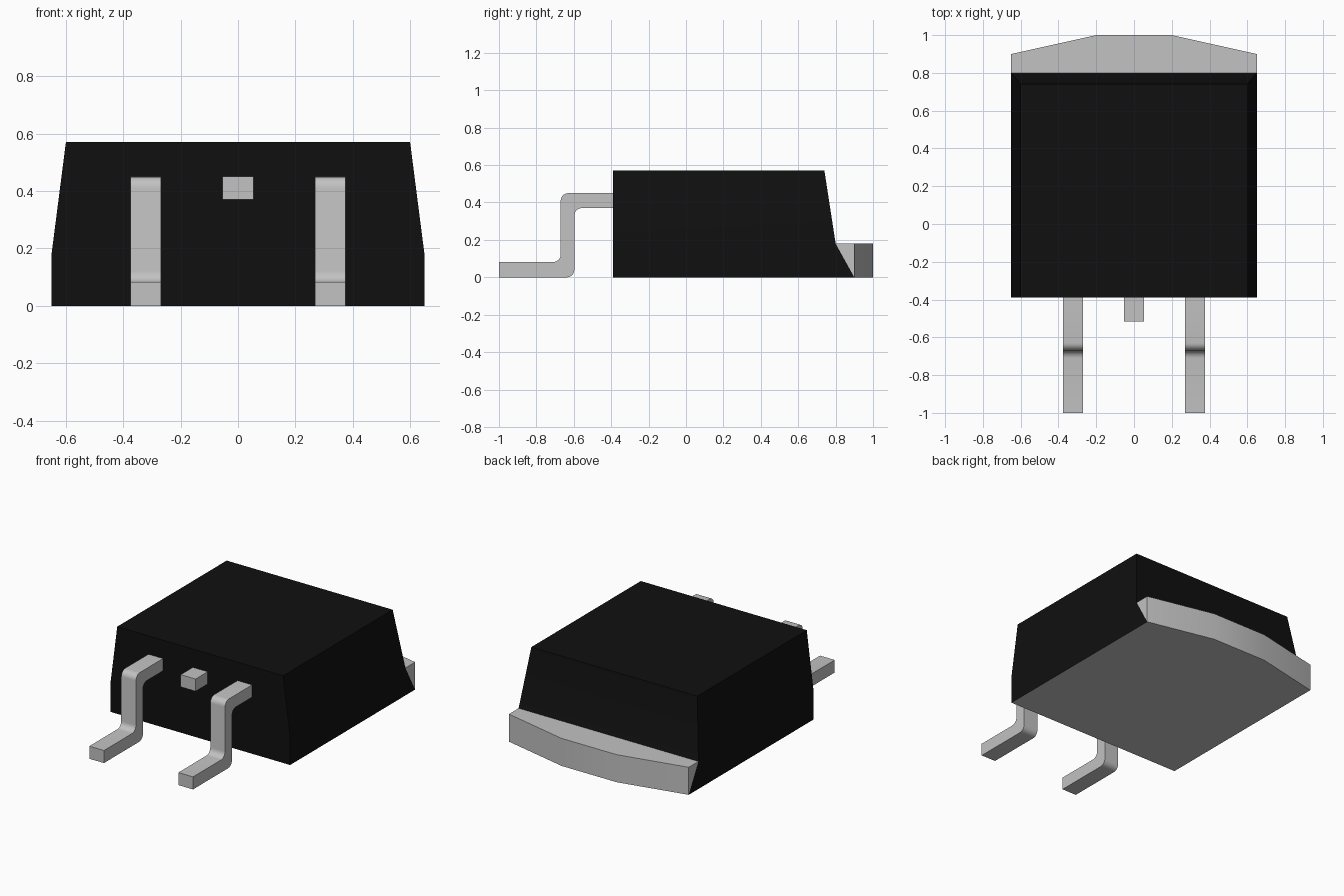
import bpy
import bmesh
import math

# Remove the default object
cube = bpy.data.objects.get("Cube")
if cube:
    bpy.data.objects.remove(cube, do_unlink=True)


def make_material(name, color, metallic=0.0):
    mat = bpy.data.materials.new(name)
    mat.use_nodes = True
    mat.diffuse_color = color
    mat.node_tree.nodes["Principled BSDF"].inputs["Base Color"].default_value = color
    return mat


black = make_material("black plastic", (0.005, 0.005, 0.005, 1))
metal = make_material("light grey metal", (0.54, 0.54, 0.54, 1))


def loft(sections):
    """Closed solid through rings that have equal point counts."""
    bm = bmesh.new()
    rings = [[bm.verts.new(p) for p in ring] for ring in sections]
    for low, high in zip(rings, rings[1:]):
        n = len(low)
        for i in range(n):
            j = (i + 1) % n
            bm.faces.new((low[i], low[j], high[j], high[i]))
    bm.faces.new(rings[0][::-1])
    bm.faces.new(rings[-1])
    bmesh.ops.remove_doubles(bm, verts=bm.verts, dist=0.0001)
    bmesh.ops.recalc_face_normals(bm, faces=bm.faces)
    return bm


def finish(bm, name, *materials):
    mesh = bpy.data.meshes.new(name)
    bm.to_mesh(mesh)
    bm.free()
    obj = bpy.data.objects.new(name, mesh)
    bpy.context.collection.objects.link(obj)
    for mat in materials:
        mesh.materials.append(mat)
    bpy.ops.object.select_all(action="DESELECT")
    obj.select_set(True)
    bpy.context.view_layer.objects.active = obj
    bpy.ops.object.shade_smooth_by_angle(angle=math.radians(30))
    return obj


# Tapered plastic body, with a metal underside
FRONT = -0.39
layers = [(0.65, 0.9, 0), (0.65, 0.8, 0.18), (0.6, 0.74, 0.57)]
body = loft([[(-w, FRONT, z), (w, FRONT, z), (w, back, z), (-w, back, z)]
             for w, back, z in layers])
for face in body.faces:
    face.material_index = 1 if face.normal.z < -0.9 else 0
finish(body, "body", black, metal)

# Heat tab behind the body, undercut along the sloping body foot
tab = loft([[(-0.65, inner, z), (0.65, inner, z), (0.65, 0.9, z),
             (0.2, 1, z), (-0.2, 1, z), (-0.65, 0.9, z)]
            for inner, z in ((0.9, 0), (0.8, 0.18))])
finish(tab, "heat_tab", metal)

# Bent outer leads: extruded step profile with rounded bends
ROOT = FRONT + 0.01
profile = [(ROOT, 0.45), (-0.67, 0.45), (-0.67, 0.082), (-1, 0.082),
           (-1, 0), (-0.597, 0), (-0.597, 0.37), (ROOT, 0.37)]
for name, x in (("left_lead", 0.322), ("right_lead", -0.322)):
    lead = loft([[(x + dx, y, z) for y, z in profile] for dx in (-0.053, 0.053)])
    bends = [e for e in lead.edges
             if abs(e.verts[0].co.x - e.verts[1].co.x) > 0.1
             and -0.9 < e.verts[0].co.y < -0.5]
    bmesh.ops.bevel(lead, geom=bends, offset=0.04, segments=6,
                    profile=0.5, affect="EDGES")
    finish(lead, name, metal)

# Cropped middle lead
stub = loft([[(-0.054, y, 0.37), (0.054, y, 0.37), (0.054, y, 0.45), (-0.054, y, 0.45)]
             for y in (-0.515, ROOT)])
finish(stub, "middle_lead_stub", metal)
